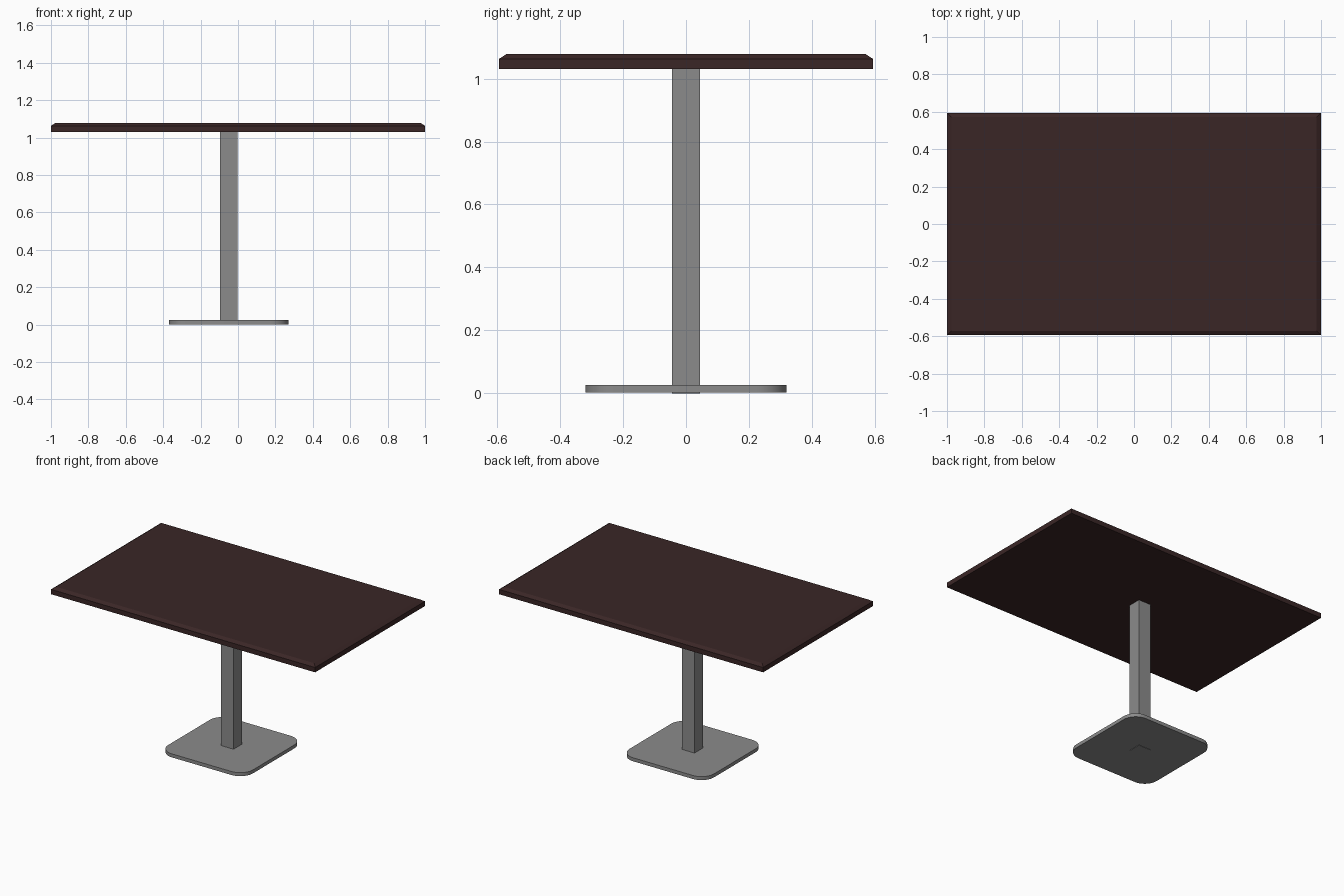
import bpy, bmesh, math

if "Cube" in bpy.data.objects:
    bpy.data.objects.remove(bpy.data.objects["Cube"])


def material(name, rgb):
    m = bpy.data.materials.new(name)
    m.diffuse_color = (*rgb, 1.0)
    m.use_nodes = True
    m.node_tree.nodes["Principled BSDF"].inputs["Base Color"].default_value = m.diffuse_color
    return m


def rounded_rect(hx, hy, r=0.0, seg=10):
    """Counter-clockwise outline of a rectangle, optionally with round corners."""
    if r == 0:
        return [(hx, hy), (-hx, hy), (-hx, -hy), (hx, -hy)]
    pts = []
    for i, (sx, sy) in enumerate([(1, 1), (-1, 1), (-1, -1), (1, -1)]):
        for k in range(seg + 1):
            a = math.pi / 2 * (i + k / seg)
            pts.append((sx * (hx - r) + r * math.cos(a),
                        sy * (hy - r) + r * math.sin(a)))
    return pts


def stack(name, layers, mat, cx=0.0):
    """Closed solid through a stack of (outline, z) layers."""
    bm = bmesh.new()
    rings = [[bm.verts.new((x + cx, y, z)) for x, y in o] for o, z in layers]
    for a, b in zip(rings, rings[1:]):
        n = len(a)
        for i in range(n):
            j = (i + 1) % n
            bm.faces.new((a[i], a[j], b[j], b[i]))
    bm.faces.new(rings[0][::-1])
    bm.faces.new(rings[-1])
    me = bpy.data.meshes.new(name)
    bm.to_mesh(me)
    bm.free()
    me.materials.append(mat)
    ob = bpy.data.objects.new(name, me)
    bpy.context.collection.objects.link(ob)
    return ob


wood = material("dark brown wood", (0.042, 0.019, 0.019))
metal = material("grey metal", (0.26, 0.26, 0.26))

# Table top with a chamfered upper rim
edge = rounded_rect(1.0, 0.594)
stack("table_top", [(edge, 1.03), (edge, 1.063),
                    (rounded_rect(0.977, 0.571), 1.078)], wood)

# Square column, slightly left of centre
col = rounded_rect(0.047, 0.045)
stack("column", [(col, 0.0), (col, 1.03)], metal, -0.049)

# Base plate with round corners
plate = rounded_rect(0.32, 0.32, 0.095)
base = stack("base_plate", [(plate, 0.002), (plate, 0.026)], metal, -0.05)
bpy.context.view_layer.objects.active = base
base.select_set(True)
bpy.ops.object.shade_smooth_by_angle(angle=math.radians(35))
